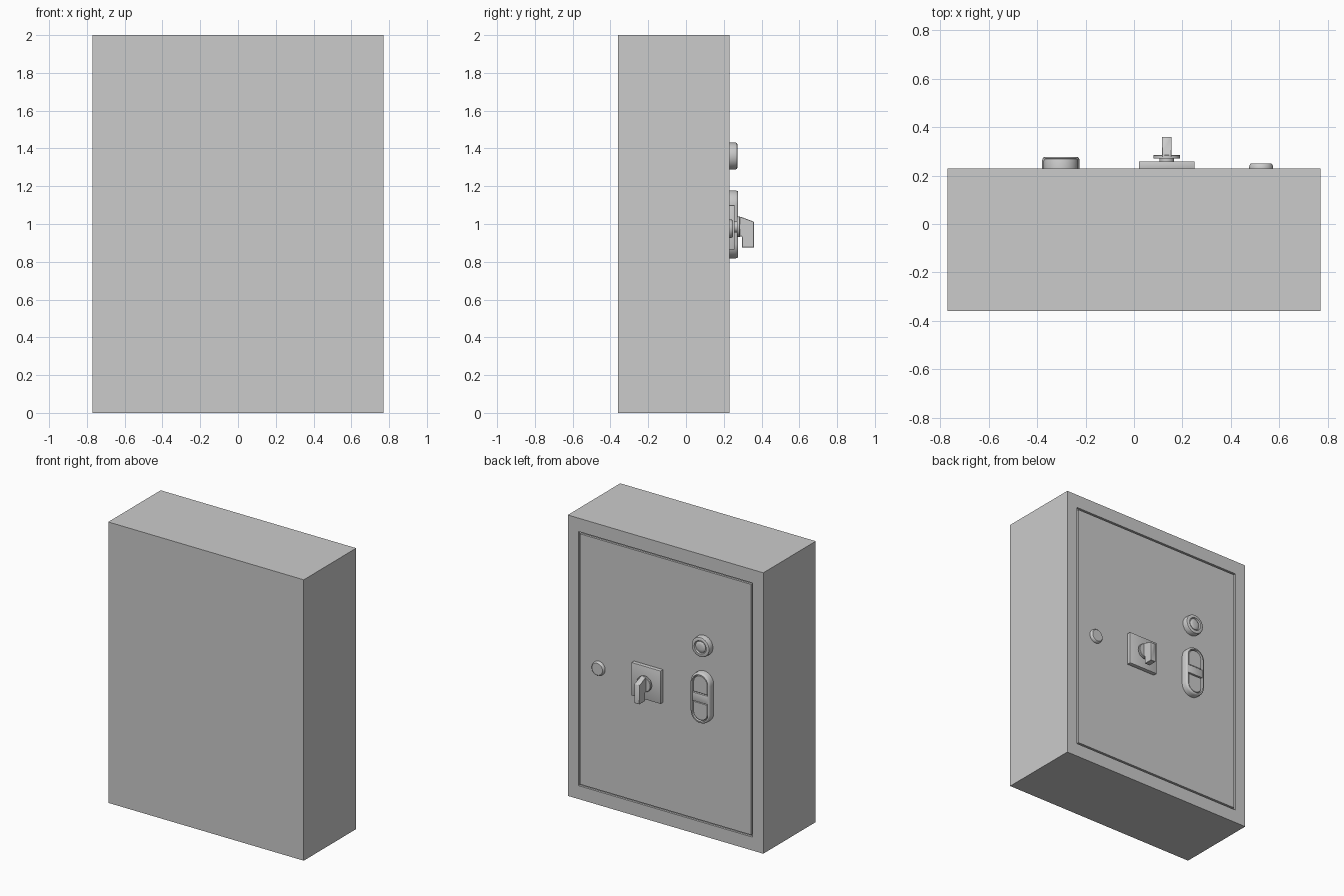
import bpy, bmesh, math

if "Cube" in bpy.data.objects:
    bpy.data.objects.remove(bpy.data.objects["Cube"])

FACE = 0.23   # y of the panel face


def finish(bm, name, smooth=True):
    bmesh.ops.recalc_face_normals(bm, faces=bm.faces[:])
    me = bpy.data.meshes.new(name)
    bm.to_mesh(me)
    bm.free()
    ob = bpy.data.objects.new(name, me)
    bpy.context.collection.objects.link(ob)
    if smooth:
        bpy.ops.object.select_all(action='DESELECT')
        ob.select_set(True)
        bpy.context.view_layer.objects.active = ob
        bpy.ops.object.shade_smooth_by_angle(angle=math.radians(35))
    return ob


def pill(r, half, n=20):
    # Outline of a vertical pill; half = 0 gives a circle
    pts = []
    for i in range(2 * n + 2):
        k = i if i <= n else i - 1
        a = math.pi * k / n
        pts.append((r * math.cos(a), r * math.sin(a) + (half if i <= n else -half)))
    if half == 0:
        pts = [(r * math.cos(math.pi * i / n), r * math.sin(math.pi * i / n)) for i in range(2 * n)]
    return pts


def half_pill(r, top, bottom, sign, n=20):
    # D-shaped outline, mirrored by sign
    arc = [(r * math.cos(math.pi * i / n), sign * (top + r * math.sin(math.pi * i / n))) for i in range(n + 1)]
    return arc + [(-r, sign * bottom), (r, sign * bottom)]


def loft(name, x, z, layers):
    # Closed solid through outlines stacked along y
    bm = bmesh.new()
    rings = [[bm.verts.new((x + px, y, z + pz)) for px, pz in pts] for pts, y in layers]
    n = len(rings[0])
    for a, b in zip(rings, rings[1:]):
        for i in range(n):
            j = (i + 1) % n
            bm.faces.new((a[i], a[j], b[j], b[i]))
    bm.faces.new(rings[0])
    bm.faces.new(rings[-1])
    return finish(bm, name)


def rounded(name, x, z, half, steps):
    return loft(name, x, z, [(pill(r, half), y) for r, y in steps])


def box(name, x0, x1, y0, y1, z0, z1, bevel=0.0):
    bm = bmesh.new()
    bmesh.ops.create_cube(bm, size=1)
    for v in bm.verts:
        v.co = (x1 if v.co.x > 0 else x0, y1 if v.co.y > 0 else y0, z1 if v.co.z > 0 else z0)
    if bevel:
        bmesh.ops.bevel(bm, geom=bm.edges[:], offset=bevel, segments=2, affect='EDGES', profile=0.5)
    return finish(bm, name, bevel > 0)


# Cabinet with a groove around the door
bm = bmesh.new()
bmesh.ops.create_cube(bm, size=1)
for v in bm.verts:
    v.co = (1.54 * v.co.x, 0.23 if v.co.y > 0 else -0.36, 2 * v.co.z + 1)
door = max(bm.faces, key=lambda f: f.calc_center_median().y)
bmesh.ops.inset_region(bm, faces=[door], thickness=0.118)
for v in door.verts:
    v.co.z += -0.012 if v.co.z > 1 else 0.012
ring = bmesh.ops.inset_region(bm, faces=[door], thickness=0.018)['faces']
ext = bmesh.ops.extrude_face_region(bm, geom=ring)
bmesh.ops.translate(bm, vec=(0, -0.015, 0),
                    verts=[g for g in ext['geom'] if isinstance(g, bmesh.types.BMVert)])
bmesh.ops.delete(bm, geom=[f for f in ring if f.is_valid], context='FACES_ONLY')
finish(bm, "cabinet_with_door", False)

# Round lock cap
rounded("lock_cap", 0.525, 0.975, 0,
        [(0.05, FACE - 0.005), (0.05, 0.236), (0.046, 0.246), (0.042, 0.25)])

# Rotary switch: plate, shaft, disc, handle
box("switch_plate", 0.02, 0.25, FACE - 0.005, 0.258, 0.865, 1.10, 0.003)
rounded("switch_shaft", 0.135, 0.985, 0, [(0.03, 0.25), (0.03, 0.275)])
rounded("switch_disc", 0.135, 0.985, 0,
        [(0.055, 0.27), (0.055, 0.283), (0.052, 0.286)])
bm = bmesh.new()
side = [(0.275, 1.038), (0.29, 1.038), (0.36, 1.012), (0.36, 0.875), (0.297, 0.875), (0.297, 0.935), (0.275, 0.935)]
f = bm.faces.new([bm.verts.new((0.115, y, z)) for y, z in side])
ext = bmesh.ops.extrude_face_region(bm, geom=[f])
bmesh.ops.translate(bm, vec=(0.04, 0, 0),
                    verts=[g for g in ext['geom'] if isinstance(g, bmesh.types.BMVert)])
bmesh.ops.recalc_face_normals(bm, faces=bm.faces[:])
bmesh.ops.bevel(bm, geom=bm.edges[:], offset=0.002, segments=1, affect='EDGES')
finish(bm, "switch_handle")

# Signal lamp: bezel and domed lens
rounded("lamp_bezel", -0.302, 1.36, 0,
        [(0.071, FACE - 0.005), (0.071, 0.262), (0.068, 0.269), (0.062, 0.272),
         (0.047, 0.272), (0.043, 0.262)])
rounded("lamp_lens", -0.302, 1.36, 0,
        [(0.038, 0.255), (0.038, 0.265), (0.033, 0.269), (0.018, 0.272)])

# Double push button: housing, two buttons, middle bar
PX, PZ, HALF = -0.302, 0.998, 0.1025
rounded("button_housing", PX, PZ, HALF,
        [(0.0775, FACE - 0.005), (0.0775, 0.264), (0.073, 0.274), (0.07, 0.276),
         (0.062, 0.276), (0.06, 0.258)])
for name, sign in (("upper_button", 1), ("lower_button", -1)):
    loft(name, PX, PZ, [(half_pill(0.056, HALF, 0.034, sign), 0.25),
                        (half_pill(0.056, HALF, 0.034, sign), 0.267),
                        (half_pill(0.053, HALF, 0.037, sign), 0.27)])
box("button_middle_bar", PX - 0.0605, PX + 0.0605, 0.25, 0.2745, PZ - 0.03, PZ + 0.03, 0.002)
